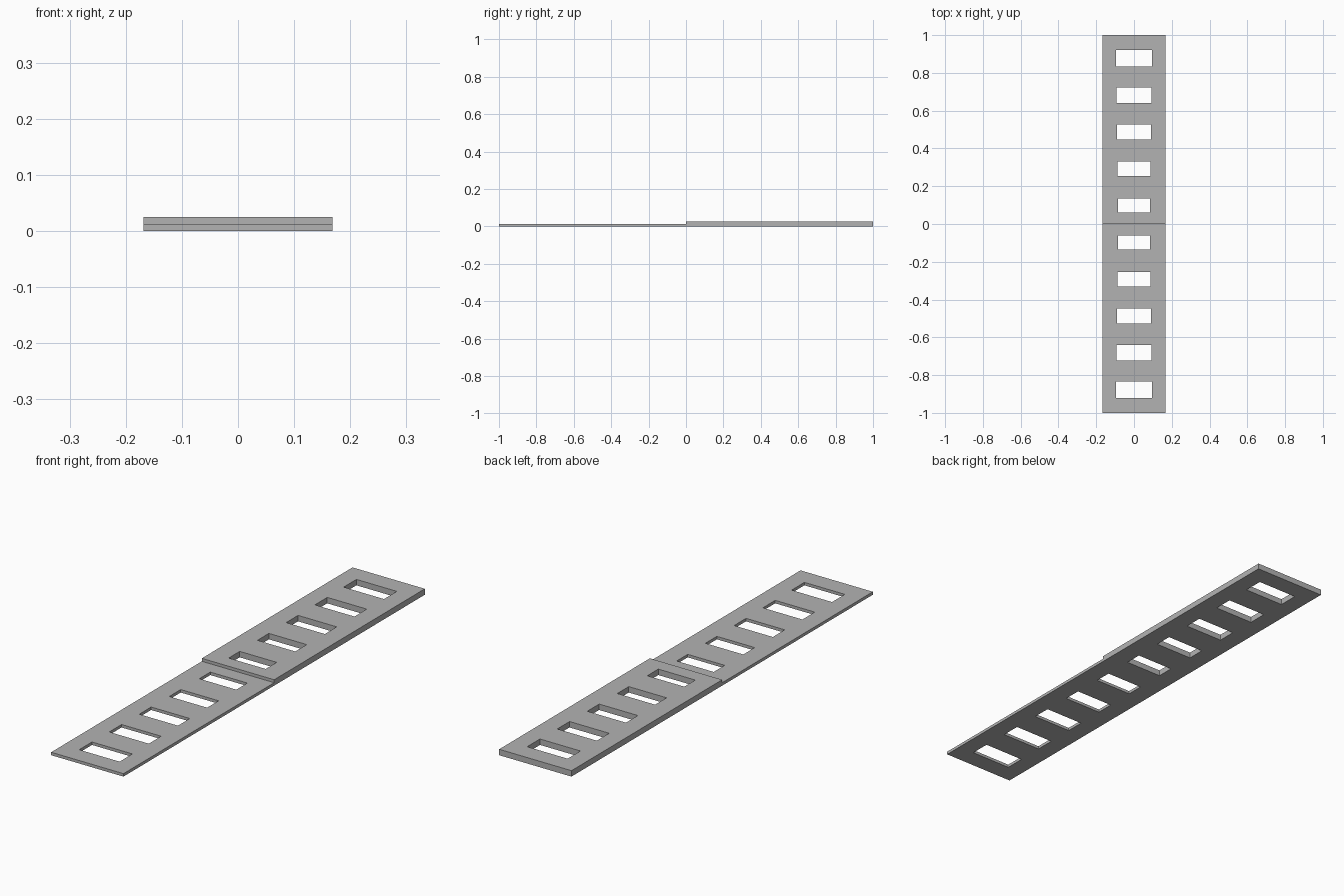
import bpy
import bmesh

if "Cube" in bpy.data.objects:
    bpy.data.objects.remove(bpy.data.objects["Cube"], do_unlink=True)

HALF_WIDTH = 0.168
PITCH = 0.195
SLOTS = 5

grey = bpy.data.materials.new("plain grey")
grey.use_nodes = True
colour = (0.45, 0.45, 0.45, 1)
grey.diffuse_color = colour
grey.node_tree.nodes["Principled BSDF"].inputs["Base Color"].default_value = colour


def rectangle(bm, half_x, y0, y1):
    corners = ((-half_x, y0), (half_x, y0), (half_x, y1), (-half_x, y1))
    return [bm.verts.new((x, y, 0)) for x, y in corners]


def slotted_plate(name, side, thickness):
    """Half of the strip, running from the middle to the end on one side of y."""
    bm = bmesh.new()
    for k in range(SLOTS):
        # Each section is a ring of four faces around one slot
        start = k * PITCH
        end = 1.0 if k == SLOTS - 1 else start + PITCH
        centre = start + PITCH / 2
        half_x = 0.086 + 0.002 * k
        half_y = 0.0365 + 0.0015 * k
        outer = rectangle(bm, HALF_WIDTH, *sorted((side * start, side * end)))
        inner = rectangle(bm, half_x, side * centre - half_y, side * centre + half_y)
        for i in range(4):
            j = (i + 1) % 4
            bm.faces.new((outer[i], outer[j], inner[j], inner[i]))
    bmesh.ops.remove_doubles(bm, verts=bm.verts[:], dist=0.0001)

    # Thicken the sheet upwards
    lifted = bmesh.ops.extrude_face_region(bm, geom=bm.faces[:], use_keep_orig=True)
    top = [v for v in lifted["geom"] if isinstance(v, bmesh.types.BMVert)]
    bmesh.ops.translate(bm, verts=top, vec=(0, 0, thickness))
    bmesh.ops.recalc_face_normals(bm, faces=bm.faces[:])

    mesh = bpy.data.meshes.new(name)
    bm.to_mesh(mesh)
    bm.free()
    mesh.materials.append(grey)
    plate = bpy.data.objects.new(name, mesh)
    bpy.context.collection.objects.link(plate)


# Thin half at the front, double thickness at the back
slotted_plate("thin_front_plate", -1, 0.0125)
slotted_plate("thick_back_plate", 1, 0.025)
